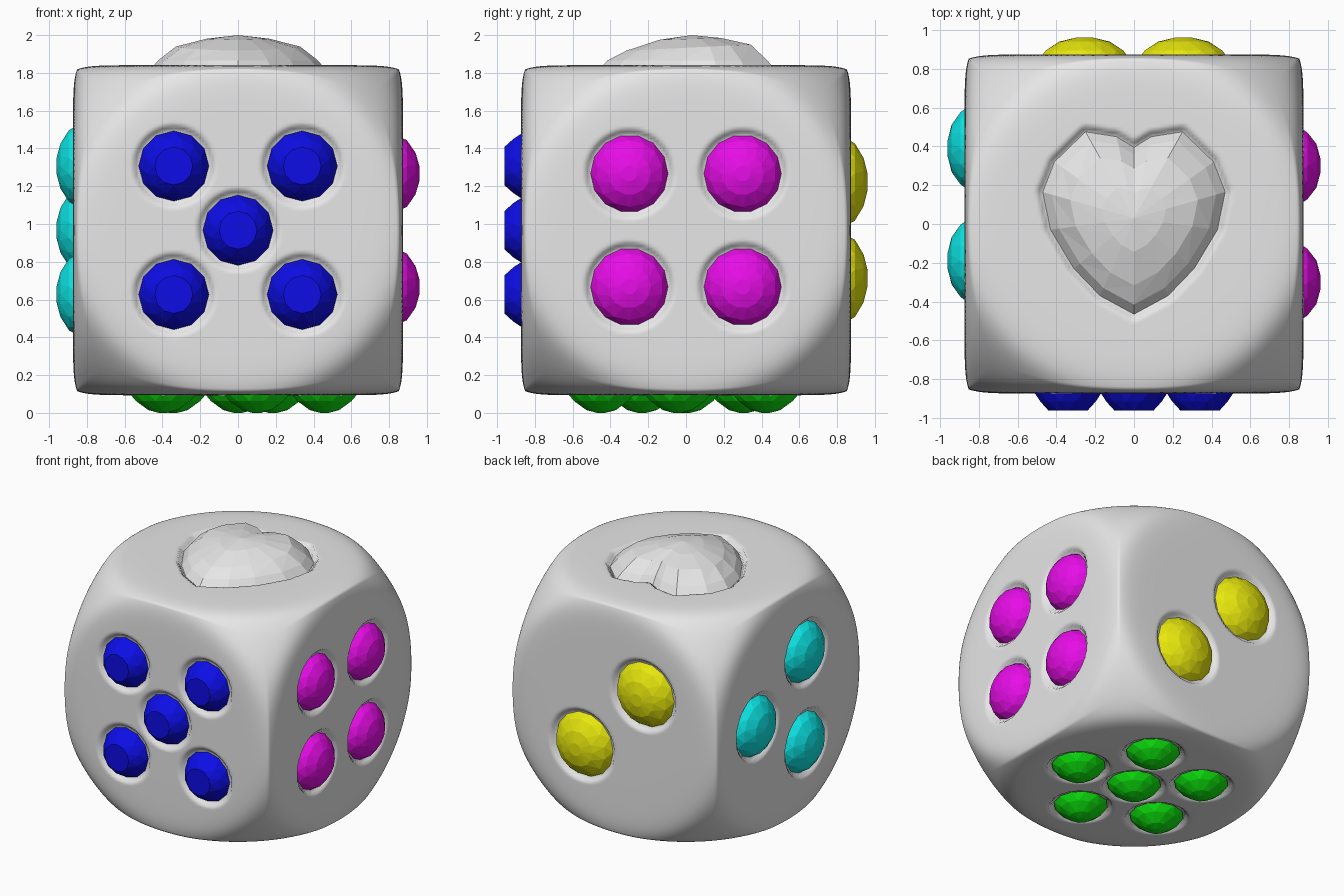
import bpy, bmesh, math
from mathutils import Vector, Matrix

if "Cube" in bpy.data.objects:
    bpy.data.objects.remove(bpy.data.objects["Cube"])

HALF, ROUND, CENTRE = 0.874, 1.23, Vector((0, 0, 0.967))


def material(name, *rgb):
    m = bpy.data.materials.new(name)
    m.use_nodes = True
    m.diffuse_color = (*rgb, 1)
    m.node_tree.nodes["Principled BSDF"].inputs["Base Color"].default_value = (*rgb, 1)
    return m


def finish(bm, name, mat):
    mesh = bpy.data.meshes.new(name)
    bm.to_mesh(mesh)
    bm.free()
    mesh.materials.append(mat)
    ob = bpy.data.objects.new(name, mesh)
    bpy.context.collection.objects.link(ob)
    return ob


def frame(u, v):
    """Rotation whose columns are a die face's right, up and outward axes."""
    u, v = Vector(u), Vector(v)
    return Matrix((u, v, u.cross(v))).transposed()


X, Y, Z = Vector((1, 0, 0)), Vector((0, 1, 0)), Vector((0, 0, 1))
white = material("white", 0.8, 0.8, 0.8)
blue = material("blue", 0.004, 0.004, 0.8)
magenta = material("magenta", 0.8, 0.004, 0.8)
yellow = material("yellow", 0.8, 0.8, 0.004)
cyan = material("cyan", 0.004, 0.8, 0.8)
green = material("green", 0.004, 0.8, 0.004)

# Gem profiles: (share of radius, height above the die face)
table_cut = [(1, -0.025), (0.8, 0.04), (0.54, 0.088)]
dome_cut = [(1, -0.03), (0.86, 0.02), (0.55, 0.066), (0.2, 0.086)]
point_cut = [(1, -0.02), (0.8, 0.03), (0.42, 0.078), (0.12, 0.093)]

# Pip layouts: name, axes, material, radius, sides, profile, positions
five = [(0, 0)] + [(a, b) for a in (-0.34, 0.34) for b in (-0.34, 0.34)]
four = [(a, b) for a in (-0.3, 0.3) for b in (-0.3, 0.3)]
three = [(-0.39, 0), (0.19, 0.34), (0.19, -0.34)]
two = [(0.255, 0.255), (-0.255, -0.255)]
ring = [math.radians(72 * k - 5.6) for k in range(5)]
six = [(0, 0)] + [(0.46 * math.cos(a), -0.46 * math.sin(a)) for a in ring]
layouts = [
    ("front_gem", frame(X, Z), blue, 0.186, 12, table_cut, five),
    ("left_gem", frame(Y, Z), magenta, 0.205, 14, dome_cut, four),
    ("back_gem", frame(-X, Z), yellow, 0.238, 14, dome_cut, two),
    ("right_gem", frame(-Y, Z), cyan, 0.222, 14, dome_cut, three),
    ("bottom_gem", frame(X, -Y), green, 0.186, 12, point_cut, six),
]

# Heart outline, right half from tip to notch, then mirrored
HEART_MID = Vector((0, 0.03))
half = [(0, -0.465), (0.175, -0.37), (0.31, -0.23), (0.43, -0.03), (0.47, 0.165),
        (0.41, 0.32), (0.25, 0.475), (0.09, 0.45), (0, 0.395)]
heart = [Vector(p) for p in half + [(-x, y) for x, y in half[-2:0:-1]]]


def heart_gap(p):
    """Signed distance to the heart outline, negative inside."""
    best, inside = 9, False
    for a, b in zip(heart, heart[1:] + heart[:1]):
        t = max(0, min(1, (p - a).dot(b - a) / (b - a).length_squared))
        best = min(best, (p - a.lerp(b, t)).length)
        if (a.y > p.y) != (b.y > p.y) and p.x < a.x + (b.x - a.x) * (p.y - a.y) / (b.y - a.y):
            inside = not inside
    return -best if inside else best


def dent(gap, depth=0.035, width=0.035):
    """Socket depth at a distance outside a gem's rim."""
    t = max(0, min(1, 1 - gap / width))
    return depth * t * t * (3 - 2 * t)


# Die body: cube softly blended with a sphere, with a shallow socket at each gem
body = bmesh.new()
GRID = 104
for name, axes, _, radius, _, _, spots in layouts + [("top", frame(X, Y), None, 0, 0, None, [])]:
    new = bmesh.ops.create_grid(body, x_segments=GRID, y_segments=GRID, size=HALF)["verts"]
    for vert in new:
        p = Vector((vert.co.x, vert.co.y, HALF))
        box, n = p.length, 30
        p *= (1 + (box / ROUND) ** n) ** (-1 / n)
        flat = p.xy
        if name == "top":
            if flat.length < 0.6:
                p.z -= dent(heart_gap(flat))
        else:
            p.z -= max(dent((flat - Vector(s)).length - radius) for s in spots)
        vert.co = axes @ p + CENTRE
bmesh.ops.remove_doubles(body, verts=body.verts, dist=0.0005)
bmesh.ops.recalc_face_normals(body, faces=body.faces)
die = finish(body, "die_body", white)
for poly in die.data.polygons:
    poly.use_smooth = True


def faceted(rings, name, mat, axes, twist):
    """Skin stacked rings with flat triangles and cap the last one."""
    bm = bmesh.new()
    loops = [[bm.verts.new(axes @ p + CENTRE) for p in loop] for loop in rings]
    for low, high in zip(loops, loops[1:]):
        for i in range(len(low)):
            j = (i + 1) % len(low)
            if twist:
                bm.faces.new((low[i], low[j], high[i]))
                bm.faces.new((high[i], low[j], high[j]))
            else:
                bm.faces.new((low[i], low[j], high[j]))
                bm.faces.new((low[i], high[j], high[i]))
    if twist:
        bm.faces.new(loops[-1])
    else:
        tip = bm.verts.new(axes @ Vector((*HEART_MID, HALF + 0.159)) + CENTRE)
        for a, b in zip(loops[-1], loops[-1][1:] + loops[-1][:1]):
            bm.faces.new((a, b, tip))
    return finish(bm, name, mat)


# Round gems
for name, axes, mat, radius, sides, profile, spots in layouts:
    for k, (u, v) in enumerate(spots):
        rings = []
        for level, (share, height) in enumerate(profile):
            turn = [2 * math.pi * (i + level / 2) / sides for i in range(sides)]
            rings.append([Vector((u + radius * share * math.cos(a),
                                  v + radius * share * math.sin(a), HALF + height)) for a in turn])
        faceted(rings, f"{name}_{k + 1}", mat, axes, True)

# Heart gem: shrinking outlines, lower toward the pointed end
rings = []
for share, height, slope in [(1, -0.03, 0), (0.9, 0.025, 0), (0.7, 0.092, 0.05), (0.35, 0.138, 0.03)]:
    loop = [HEART_MID + (p - HEART_MID) * share for p in heart]
    rings.append([Vector((*p, HALF + height + slope * p.y)) for p in loop])
faceted(rings, "heart_gem", white, frame(X, Y), False)
